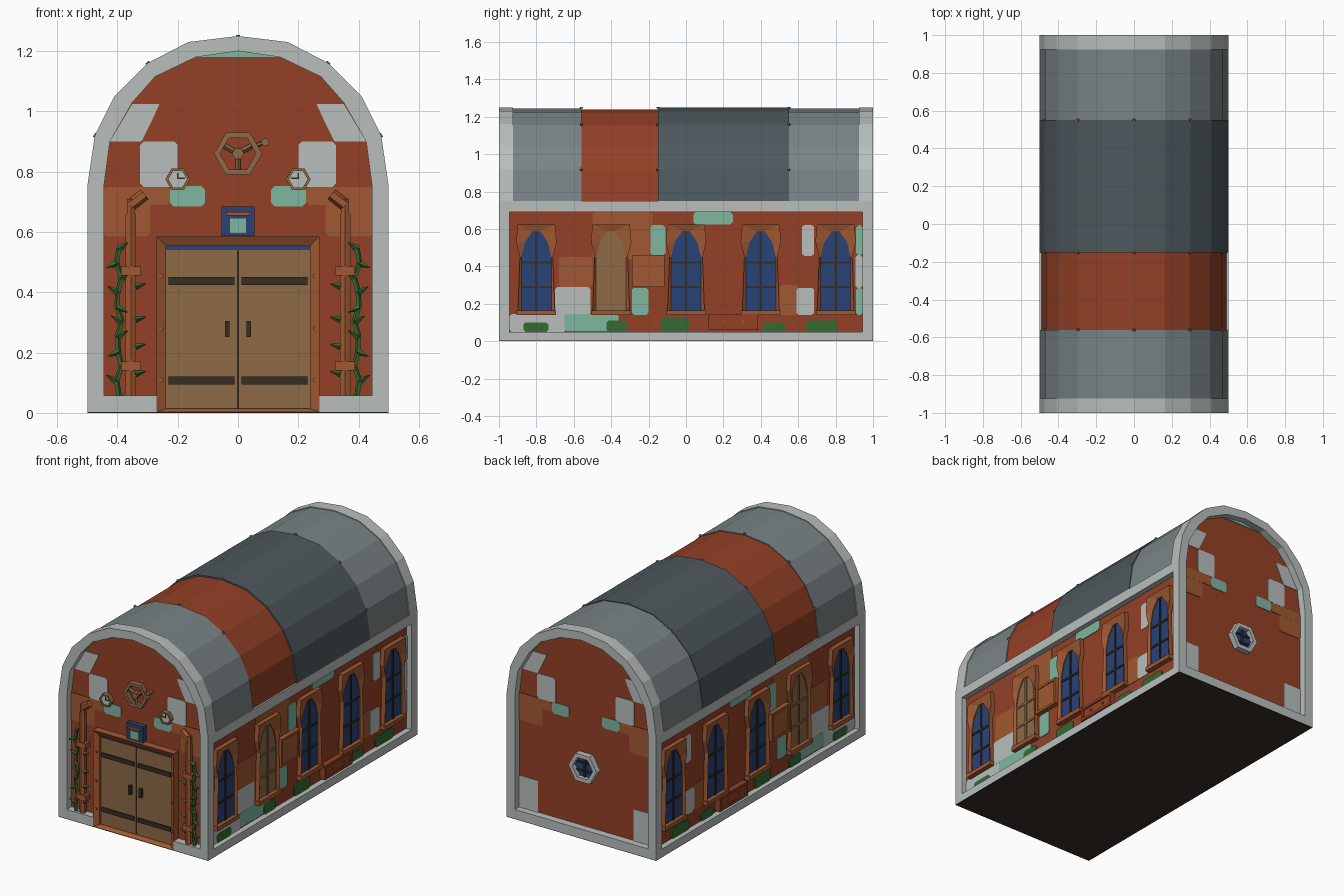
import bpy, bmesh, math
from mathutils import Vector

if "Cube" in bpy.data.objects:
    bpy.data.objects.remove(bpy.data.objects["Cube"])


def material(name, r, g, b):
    m = bpy.data.materials.new(name)
    lin = [((c / 255 + 0.055) / 1.055) ** 2.4 for c in (r, g, b)]
    m.diffuse_color = (*lin, 1)
    m.use_nodes = True
    m.node_tree.nodes["Principled BSDF"].inputs["Base Color"].default_value = m.diffuse_color
    return m


RED = material("brick red", 148, 64, 38)
ORANGE = material("rust orange", 160, 89, 50)
STONE = material("pale stone", 184, 191, 189)
ROOF = material("roof grey", 122, 131, 133)
SLATE = material("dark slate", 78, 88, 93)
TAN = material("tan wood", 142, 106, 69)
DARK = material("dark iron", 54, 46, 36)
BLUE = material("deep blue", 40, 66, 118)
MINT = material("mint", 128, 182, 160)
GREEN = material("leaf green", 54, 106, 48)


def finish(name, bm, mat, mirror):
    bmesh.ops.recalc_face_normals(bm, faces=bm.faces)
    me = bpy.data.meshes.new(name)
    bm.to_mesh(me)
    bm.free()
    me.materials.append(mat)
    ob = bpy.data.objects.new(name, me)
    bpy.context.collection.objects.link(ob)
    if mirror:
        mod = ob.modifiers.new("mirror", "MIRROR")
        mod.use_mirror_merge = False
    return ob


def place(axis, u, v, d):
    return (d, u, v) if axis == "x" else (u, d, v)


def prism(name, pts, axis, d0, d1, mat, mirror=False):
    bm = bmesh.new()
    a = [bm.verts.new(place(axis, u, v, d0)) for u, v in pts]
    b = [bm.verts.new(place(axis, u, v, d1)) for u, v in pts]
    bm.faces.new(a)
    bm.faces.new(b[::-1])
    for i in range(len(a)):
        j = (i + 1) % len(a)
        bm.faces.new((a[i], a[j], b[j], b[i]))
    return finish(name, bm, mat, mirror)


def rect(u0, u1, v0, v1):
    return [(u0, v0), (u1, v0), (u1, v1), (u0, v1)]


def chamfered(u0, u1, v0, v1, c=0.012):
    return [(u0 + c, v0), (u1 - c, v0), (u1, v0 + c), (u1, v1 - c),
            (u1 - c, v1), (u0 + c, v1), (u0, v1 - c), (u0, v0 + c)]


def box(name, u0, u1, v0, v1, axis, d0, d1, mat, mirror=False):
    return prism(name, rect(u0, u1, v0, v1), axis, d0, d1, mat, mirror)


def ring(name, outer, inner, axis, back, d_out, d_in, mat, mirror=False):
    bm = bmesh.new()
    loops = [[bm.verts.new(place(axis, u, v, d)) for u, v in pts]
             for pts, d in ((outer, back), (outer, d_out), (inner, d_in), (inner, back))]
    n = len(outer)
    for k in range(4):
        p, q = loops[k], loops[(k + 1) % 4]
        for i in range(n):
            j = (i + 1) % n
            bm.faces.new((p[i], p[j], q[j], q[i]))
    return finish(name, bm, mat, mirror)


def rods(name, segments, r1, r2, mat, mirror=False, n=6):
    bm = bmesh.new()
    for p, q in segments:
        p, q = Vector(p), Vector(q)
        m = (q - p).to_track_quat("Z", "Y").to_matrix().to_4x4()
        m.translation = (p + q) / 2
        bmesh.ops.create_cone(bm, cap_ends=True, segments=n, radius1=r1, radius2=r2,
                              depth=(q - p).length, matrix=m)
    return finish(name, bm, mat, mirror)


def hexagon(cu, cv, r):
    return [(cu + r * math.cos(i * math.pi / 3), cv + r * math.sin(i * math.pi / 3)) for i in range(6)]


def arch(half):
    return half + [(-x, z) for x, z in half[-2::-1]]


OUTER = arch([(0.5, 0.75), (0.475, 0.92), (0.41, 1.05), (0.3, 1.16), (0.165, 1.23), (0, 1.25)])
INNER = arch([(0.445, 0.75), (0.425, 0.9), (0.35, 1.03), (0.275, 1.115), (0.14, 1.18), (0, 1.2)])


def scaled(s):
    return [(x * s, 0.75 + (z - 0.75) * s) for x, z in OUTER]


# Core walls and floor
WX, WY = 0.465, 0.955
prism("walls", [(-WX, 0.01), (WX, 0.01)] + scaled(0.93), "y", -WY, WY, RED)
box("floor", -0.5, 0.5, 0, 0.003, "y", -1, 1, DARK)

# Stone frame: end arches, posts, sills and eaves
for s, end in ((-1, "front"), (1, "back")):
    prism(end + "_arch", OUTER + INNER[::-1], "y", s, s * 0.925, STONE)
    box(end + "_post", 0.445, 0.5, 0.003, 0.75, "y", s, s * 0.945, STONE, True)
    box(end + "_sill", 0.27 if s < 0 else 0, 0.445, 0.003, 0.058, "y", s, s * 0.945, STONE, True)
box("side_sill", -0.945, 0.945, 0.003, 0.05, "x", 0.44, 0.5, STONE, True)
box("eave", -0.945, 0.945, 0.69, 0.75, "x", 0.44, 0.5, STONE, True)

# Roof sections
for name, y0, y1, s, mat in (("roof_front", -0.925, -0.56, 0.99, ROOF), ("roof_red", -0.56, -0.15, 0.98, RED),
                             ("roof_slate", -0.15, 0.55, 0.998, SLATE), ("roof_back", 0.55, 0.925, 0.99, ROOF)):
    prism(name, scaled(s), "y", y0, y1, mat)
for y in (-0.56, -0.15, 0.55):
    rods("roof_rivet", [((x * 0.98, y, z - 0.005), (x * 1.005, y, z + 0.003))
                        for x, z in OUTER if abs(x) in (0, 0.3, 0.475)], 0.009, 0.007, TAN)

# Painted patches on both end walls: u0, u1, v0, v1
END = [(ORANGE, 0.29, 0.449, 0.585, 0.75), (ORANGE, 0.225, 0.449, 0.69, 0.75),
       (MINT, 0.11, 0.225, 0.685, 0.752), (STONE, 0.2, 0.325, 0.75, 0.9)]
for s, end in ((-1, "front"), (1, "back")):
    for k, (mat, *r) in enumerate(END):
        prism(end + "_patch", chamfered(*r), "y", s * WY, s * (WY + 0.003 + k * 0.0005), mat, True)
    prism(end + "_shoulder_patch", [(0.32, 0.9), (0.425, 0.9), (0.35, 1.025), (0.26, 1.025), (0.29, 0.96)],
          "y", s * WY, s * (WY + 0.004), STONE, True)
    prism(end + "_crown_patch", [(-0.14, 1.18), (0.14, 1.18), (0, 1.2)], "y", s * WY, s * (WY + 0.004), MINT)
box("back_corner_patch", 0.32, 0.445, 0.058, 0.25, "y", WY, WY + 0.004, STONE, True)

# Painted patches on the long walls: y0, y1, z0, z1
SIDE = [(ORANGE, -0.5, -0.18, 0.44, 0.69), (ORANGE, -0.68, -0.5, 0.29, 0.45), (ORANGE, 0.5, 0.6, 0.14, 0.3),
        (STONE, -0.945, -0.64, 0.05, 0.145), (STONE, -0.7, -0.51, 0.14, 0.29), (STONE, 0.59, 0.685, 0.14, 0.285),
        (STONE, 0.62, 0.685, 0.455, 0.62), (STONE, 0.905, 0.945, 0.285, 0.46),
        (MINT, -0.65, -0.36, 0.055, 0.145), (MINT, 0.04, 0.25, 0.625, 0.69), (MINT, -0.19, -0.11, 0.46, 0.62),
        (MINT, -0.29, -0.2, 0.14, 0.285), (MINT, 0.91, 0.945, 0.14, 0.285), (MINT, 0.91, 0.945, 0.46, 0.62),
        (GREEN, -0.87, -0.735, 0.05, 0.1), (GREEN, -0.425, -0.315, 0.05, 0.11), (GREEN, -0.135, 0.015, 0.05, 0.125),
        (GREEN, 0.41, 0.53, 0.05, 0.1), (GREEN, 0.64, 0.81, 0.05, 0.11)]
for k, (mat, *r) in enumerate(SIDE):
    prism("side_patch", chamfered(*r), "x", WX, WX + 0.002 + k * 0.0003, mat, True)


# Pointed side windows, the second one boarded
def shape(c, half):
    return [(c + u, v) for u, v in half] + [(c - u, v) for u, v in half[::-1]]


for c in (-0.8, -0.4, 0, 0.4, 0.8):
    boarded = c == -0.4
    pane = shape(c, [(0.08, 0.16), (0.08, 0.45), (0.06, 0.53), (0.02, 0.588)])
    edge = shape(c, [(0.1, 0.14), (0.088, 0.45), (0.108, 0.53), (0.1, 0.625)])
    prism("window_pane", pane, "x", WX, WX + 0.009, TAN if boarded else BLUE, True)
    ring("window_surround", edge, pane, "x", WX, 0.492, 0.48, ORANGE, True)
    box("window_sill", c - 0.105, c + 0.105, 0.14, 0.165, "x", WX, 0.497, ORANGE, True)
    bar = TAN if boarded else DARK
    box("window_mullion", c - 0.006, c + 0.006, 0.165, 0.585, "x", WX, 0.48, bar, True)
    for z in (0.29, 0.42):
        box("window_crossbar", c - 0.08, c + 0.08, z - 0.006, z + 0.006, "x", WX, 0.479, bar, True)

# Side cabinet and low chest
ring("cabinet_frame", rect(-0.29, -0.115, 0.29, 0.46), rect(-0.275, -0.13, 0.305, 0.445), "x", WX, 0.495, 0.495, ORANGE, True)
box("cabinet_door", -0.275, -0.13, 0.305, 0.445, "x", WX, 0.49, ORANGE, True)
ring("chest_frame", rect(0.12, 0.385, 0.06, 0.145), rect(0.135, 0.37, 0.075, 0.13), "x", WX, 0.498, 0.498, RED, True)
box("chest_panel", 0.135, 0.37, 0.075, 0.13, "x", WX, 0.49, RED, True)
rods("chest_rivets", [((0.48, y, 0.103), (0.496, y, 0.103)) for y in (0.2, 0.305)], 0.008, 0.008, ORANGE, True)

# Front door with surround, iron straps and handles
jamb_out = [(-0.27, 0.003), (-0.27, 0.585), (0.27, 0.585), (0.27, 0.003)]
jamb_in = [(-0.238, 0.014), (-0.238, 0.553), (0.238, 0.553), (0.238, 0.014)]
ring("door_surround", jamb_out, jamb_in, "y", -0.94, -1, -0.982, ORANGE)
box("door_lintel_strip", -0.238, 0.238, 0.538, 0.553, "y", -0.95, -0.966, BLUE)
box("door_leaf", 0.002, 0.238, 0.014, 0.54, "y", -0.95, -0.97, TAN, True)
box("door_gap", -0.002, 0.002, 0.014, 0.54, "y", -0.95, -0.965, DARK)
for z in (0.107, 0.437):
    box("door_strap", 0.012, 0.23, z - 0.013, z + 0.013, "y", -0.965, -0.977, DARK, True)
box("door_handle", 0.028, 0.043, 0.252, 0.305, "y", -0.965, -0.99, DARK, True)
rods("door_rivets", [((0.255, -0.98, z), (0.255, -0.998, z)) for z in (0.11, 0.28, 0.455)], 0.008, 0.008, ORANGE, True)

# Lamp box above the door
box("lamp_box", -0.055, 0.055, 0.587, 0.685, "y", -WY, -0.985, BLUE)
box("lamp_glass", -0.027, 0.027, 0.597, 0.645, "y", -0.98, -0.989, MINT)
box("lamp_hood", -0.04, 0.04, 0.655, 0.667, "y", -0.98, -0.997, ORANGE)

# Two clocks
ring("clock_rim", hexagon(0.2, 0.775, 0.041), hexagon(0.2, 0.775, 0.031), "y", -WY, -0.985, -0.985, TAN, True)
prism("clock_face", hexagon(0.2, 0.775, 0.031), "y", -WY, -0.978, STONE, True)
box("clock_hand", 0.175, 0.202, 0.776, 0.781, "y", -0.975, -0.981, DARK, True)
box("clock_minute_hand", 0.198, 0.202, 0.776, 0.796, "y", -0.975, -0.981, DARK, True)

# Hand wheel
ring("wheel_rim", hexagon(0, 0.86, 0.08), hexagon(0, 0.86, 0.06), "y", -WY, -0.985, -0.985, TAN)
prism("wheel_hub", hexagon(0, 0.86, 0.02), "y", -WY, -0.99, TAN)
rods("wheel_spokes", [((0, -0.972, 0.86), (0.064 * math.cos(a), -0.972, 0.86 + 0.064 * math.sin(a)))
                      for a in (math.radians(30 + 120 * i) for i in range(3))], 0.009, 0.009, TAN, n=4)
rods("wheel_crank", [((0.062, -0.972, 0.888), (0.085, -0.972, 0.897))], 0.007, 0.007, TAN)
prism("wheel_knob", hexagon(0.09, 0.898, 0.014), "y", -WY, -0.99, TAN)

# Drain pipes with brackets
rods("pipe", [((0.355, -0.975, 0.055), (0.355, -0.975, 0.66)), ((0.355, -0.975, 0.69), (0.31, -0.975, 0.725))],
     0.02, 0.02, ORANGE, True)
rods("pipe_neck", [((0.355, -0.975, 0.65), (0.355, -0.975, 0.71))], 0.016, 0.016, ORANGE, True)
for z in (0.155, 0.47):
    box("pipe_bracket", 0.322, 0.388, z - 0.015, z + 0.015, "y", -WY, -0.996, ORANGE, True)

# Vines with pointed leaves
stem = [(0.395 + 0.009 * math.sin(i * 2.2), -0.98, 0.055 + i * 0.049) for i in range(11)]
rods("vine", list(zip(stem, stem[1:])), 0.01, 0.009, GREEN, True, 5)
leaves = [((x, y, z), (x + (0.035 if i % 2 else -0.035), y - 0.008, z + (0.022 if i % 3 else -0.015)))
          for i, (x, y, z) in enumerate(stem)]
leaves += [((0.34, -0.985, z), (0.305, -0.985, z + 0.008)) for z in (0.13, 0.22, 0.31, 0.42)]
rods("vine_leaves", leaves, 0.013, 0.001, GREEN, True, 4)

# Hexagonal back window
ring("back_window_rim", hexagon(0, 0.42, 0.095), hexagon(0, 0.42, 0.068), "y", WY, 0.99, 0.99, STONE)
prism("back_window_pane", hexagon(0, 0.42, 0.068), "y", WY, WY + 0.008, BLUE)
box("back_window_mullion", -0.006, 0.006, 0.362, 0.478, "y", WY, 0.972, DARK)
for z in (0.395, 0.445):
    box("back_window_crossbar", -0.055, 0.055, z - 0.005, z + 0.005, "y", WY, 0.971, DARK)
